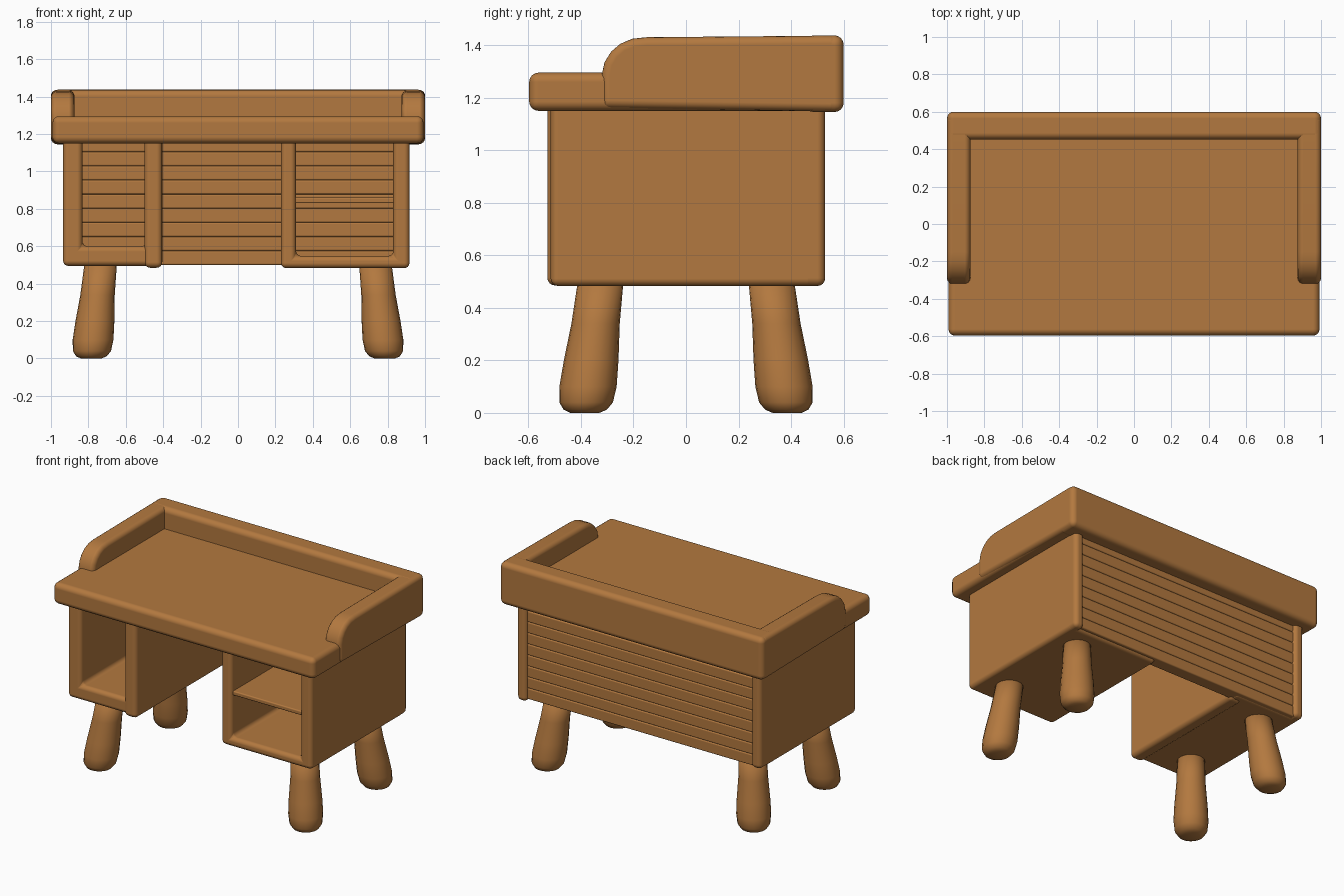
import bpy, bmesh, math
from mathutils import Vector, Matrix

cube = bpy.data.objects.get("Cube")
if cube:
    bpy.data.objects.remove(cube, do_unlink=True)

# Single warm wood colour
wood = bpy.data.materials.new("warm wood")
wood.use_nodes = True
COLOUR = (0.45, 0.19, 0.05, 1)
wood.diffuse_color = COLOUR
wood.node_tree.nodes["Principled BSDF"].inputs["Base Color"].default_value = COLOUR


def finish(name, bm, bevel=0.0):
    """Turn a bmesh into a smooth, soft-edged wooden part."""
    bmesh.ops.recalc_face_normals(bm, faces=bm.faces)
    mesh = bpy.data.meshes.new(name)
    bm.to_mesh(mesh)
    bm.free()
    mesh.materials.append(wood)
    mesh.shade_smooth()
    obj = bpy.data.objects.new(name, mesh)
    bpy.context.collection.objects.link(obj)
    if bevel:
        mod = obj.modifiers.new("soft edges", "BEVEL")
        mod.width = bevel
        mod.segments = 4
        mod.limit_method = "ANGLE"
        mod.angle_limit = math.radians(32)
        mod.harden_normals = True
    return obj


def box(name, x, y, z, bevel=0.03):
    """Rounded block from (low, high) ranges."""
    bm = bmesh.new()
    size = [r[1] - r[0] for r in (x, y, z)]
    mid = [(r[0] + r[1]) / 2 for r in (x, y, z)]
    bmesh.ops.create_cube(bm, size=1, matrix=Matrix.Translation(mid) @ Matrix.Diagonal((*size, 1)))
    return finish(name, bm, bevel)


def prism(name, profile, axis, low, high, bevel):
    """Extrude a 2D outline along x (outline in yz) or y (outline in xz)."""
    bm = bmesh.new()
    place = (lambda u, v: (low, u, v)) if axis == "x" else (lambda u, v: (u, low, v))
    face = bm.faces.new([bm.verts.new(place(u, v)) for u, v in profile])
    result = bmesh.ops.extrude_face_region(bm, geom=[face])
    move = Vector((high - low, 0, 0)) if axis == "x" else Vector((0, high - low, 0))
    verts = [g for g in result["geom"] if isinstance(g, bmesh.types.BMVert)]
    bmesh.ops.translate(bm, verts=verts, vec=move)
    return finish(name, bm, bevel)


def leg(name, sx, sy, sides=20):
    """Splayed, tapered leg with a rounded foot."""
    bm = bmesh.new()
    rings = []
    for z, r in ((0, 0.055), (0.012, 0.082), (0.04, 0.102), (0.1, 0.109),
                 (0.2, 0.104), (0.34, 0.092), (0.53, 0.086)):
        cx, cy = sx * (0.785 - 0.1 * z), sy * (0.385 - 0.12 * z)
        rings.append([bm.verts.new((cx + r * math.cos(a), cy + r * math.sin(a), z))
                      for a in (math.tau * i / sides for i in range(sides))])
    for lower, upper in zip(rings, rings[1:]):
        for i in range(sides):
            j = (i + 1) % sides
            bm.faces.new((lower[i], lower[j], upper[j], upper[i]))
    bm.faces.new(rings[0])
    bm.faces.new(rings[-1])
    finish(name, bm)


def cabinet(name, outer, outer_in, inner_in, inner, bottom, floor):
    """Open-fronted cabinet shell, its open top closed by the desk top."""
    top = 1.2
    outline = [(outer, bottom), (inner, bottom), (inner, top), (inner_in, top),
               (inner_in, floor), (outer_in, floor), (outer_in, top), (outer, top)]
    prism(name, outline, "y", -0.515, 0.49, 0.028)


# Desk top
box("desk_top", (-0.992, 0.992), (-0.597, 0.57), (1.15, 1.295), 0.035)

# Raised rails around the back and sides
rail = [(-0.32, 1.16), (-0.32, 1.29), (-0.31, 1.335), (-0.285, 1.375), (-0.25, 1.405),
        (-0.205, 1.424), (-0.15, 1.43), (0.58, 1.436), (0.58, 1.147)]
prism("right_rail", rail, "x", -1.0, -0.875, 0.03)
prism("left_rail", rail, "x", 0.875, 1.0, 0.03)
box("back_rail", (-1, 1), (0.452, 0.6), (1.145, 1.437), 0.035)

# Cabinets
cabinet("right_cabinet", -0.935, -0.832, -0.49, -0.42, 0.495, 0.6)
box("right_cabinet_divider", (-0.5, -0.405), (-0.528, 0.45), (0.485, 1.2))
cabinet("left_cabinet", 0.917, 0.83, 0.31, 0.23, 0.483, 0.548)
box("left_cabinet_shelf", (0.29, 0.85), (-0.495, 0.45), (0.83, 0.86), 0.008)

# Rear corner posts
box("right_rear_post", (-0.935, -0.86), (0.3, 0.53), (0.495, 1.2))
box("left_rear_post", (0.845, 0.917), (0.3, 0.53), (0.483, 1.2))

# Back panel of stacked planks
PLANKS = 9
height = (1.18 - 0.5) / PLANKS
for i in range(PLANKS):
    z = 0.5 + i * height
    box(f"back_plank_{i + 1}", (-0.89, 0.88), (0.42, 0.508), (z, z + height), 0.009)

# Legs
for side, sx in (("right", -1), ("left", 1)):
    for end, sy in (("front", -1), ("rear", 1)):
        leg(f"{end}_{side}_leg", sx, sy)
